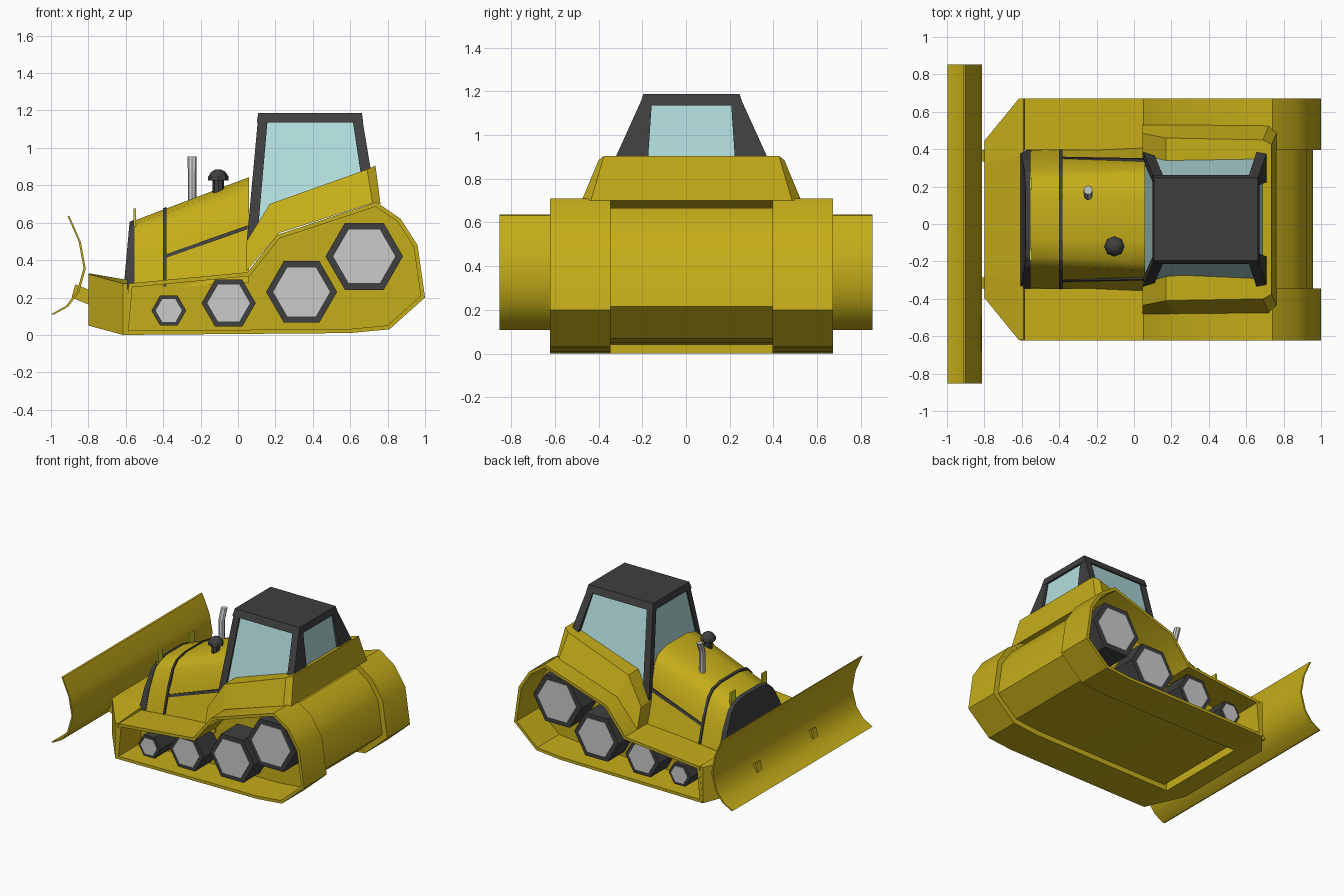
import bpy, bmesh
from math import cos, sin, pi, radians
from mathutils import Vector

if "Cube" in bpy.data.objects:
    bpy.data.objects.remove(bpy.data.objects["Cube"])

CY = 0.025  # centre line of the machine


def material(name, rgb):
    m = bpy.data.materials.new(name)
    m.diffuse_color = (*rgb, 1)
    m.use_nodes = True
    m.node_tree.nodes["Principled BSDF"].inputs["Base Color"].default_value = m.diffuse_color
    return m


YELLOW = material("yellow_paint", (0.56, 0.42, 0.01))
DARK = material("dark_trim", (0.05, 0.05, 0.05))
GLASS = material("glass", (0.45, 0.72, 0.72))
LIME = material("lamp_yellow", (0.6, 0.6, 0.02))


def loft(name, rings, mat=None, closed=False, smooth=None):
    """Skin equal-length rings; cap the ends, or join last to first if closed."""
    bm = bmesh.new()
    vs = [[bm.verts.new(p) for p in r] for r in rings]
    n = len(vs[0])
    pairs = list(zip(vs, vs[1:])) + ([(vs[-1], vs[0])] if closed else [])
    for a, b in pairs:
        for i in range(n):
            j = (i + 1) % n
            bm.faces.new((a[i], a[j], b[j], b[i]))
    if not closed:
        bm.faces.new(vs[0])
        bm.faces.new(vs[-1])
    bmesh.ops.recalc_face_normals(bm, faces=bm.faces)
    me = bpy.data.meshes.new(name)
    bm.to_mesh(me)
    bm.free()
    ob = bpy.data.objects.new(name, me)
    bpy.context.collection.objects.link(ob)
    if mat:
        me.materials.append(mat)
    if smooth:
        bpy.ops.object.select_all(action='DESELECT')
        ob.select_set(True)
        bpy.context.view_layer.objects.active = ob
        bpy.ops.object.shade_smooth_by_angle(angle=radians(smooth))
    return ob


def at_y(pts, y):
    return [(x, y, z) for x, z in pts]


def rect(x0, x1, y0, y1, z):
    return [(x0, y0, z), (x1, y0, z), (x1, y1, z), (x0, y1, z)]


def inset(pts, d):
    """Mitred inset of a clockwise outline."""
    out = []
    for i, p in enumerate(pts):
        p, a, b = Vector(p), Vector(pts[i - 1]), Vector(pts[(i + 1) % len(pts)])
        e1, e2 = (p - a).normalized(), (b - p).normalized()
        n1, n2 = Vector((e1.y, -e1.x)), Vector((e2.y, -e2.x))
        out.append(tuple(p + (n1 + n2) * d / (1 + n1.dot(n2))))
    return out


def hexagon(cx, cz, r):
    return [(cx + r * cos(i * pi / 3), cz + r * sin(i * pi / 3)) for i in range(6)]


# hollow tracks and the hull between them
outline = [(-0.61, 0.0), (-0.585, 0.275), (0.05, 0.335), (0.21, 0.535), (0.74, 0.71),
           (0.87, 0.62), (0.96, 0.48), (1.0, 0.2), (0.81, 0.03), (0.6, 0.01)]
inner = inset(outline, 0.022)
hull = inset(outline, 0.04)
tray = inset(outline, 0.02)
loft("hull", [at_y(hull, CY - 0.37), at_y(hull, CY + 0.37)], YELLOW, smooth=35)
wheels = [(-0.37, 0.13, 0.093), (-0.05, 0.17, 0.145), (0.34, 0.23, 0.19), (0.675, 0.42, 0.207)]
for s, side in ((-1, "right"), (1, "left")):
    y0, y1 = CY + s * 0.37, CY + s * 0.647
    loft("track_" + side, [at_y(outline, y0), at_y(outline, y1), at_y(inner, y1), at_y(inner, y0)],
         YELLOW, closed=True, smooth=35)
    loft("track_back_wall_" + side, [at_y(tray, y0 + s * 0.002), at_y(tray, y0 + s * 0.01)], YELLOW)
    # hexagonal road wheels with dark rims
    for k, (x, z, r) in enumerate(wheels):
        yf = y1 - s * 0.065
        rim, disc = hexagon(x, z, r), hexagon(x, z, r * 0.84 - 0.008)
        loft(f"wheel_rim_{side}_{k}", [at_y(rim, y0), at_y(rim, yf)], DARK)
        loft(f"wheel_disc_{side}_{k}", [at_y(disc, y0), at_y(disc, yf + s * 0.004)])
    # blade arm
    ya = CY + s * 0.34
    arm = [(-0.87, 0.27), (-0.78, 0.235), (-0.78, 0.155), (-0.89, 0.2)]
    loft("blade_arm_" + side, [at_y(arm, ya - 0.03), at_y(arm, ya + 0.03)], YELLOW)


# tapered nose
def nose_ring(x, wide, flat, bottom, side, top):
    half = [(wide, bottom), (wide, side), (flat, top)]
    return [(x, CY + y, z) for y, z in half] + [(x, CY - y, z) for y, z in reversed(half)]


loft("nose", [nose_ring(-0.59, 0.646, 0.34, 0, 0.275, 0.295),
              nose_ring(-0.615, 0.646, 0.34, 0, 0.275, 0.298),
              nose_ring(-0.8, 0.42, 0.3, 0.05, 0.325, 0.33)], YELLOW)

# engine hood with rounded cross-section
FRONT = [(0.365, 0.24), (0.35, 0.3), (0.315, 0.42), (0.25, 0.54), (0.2, 0.585), (0.1, 0.605)]
BACK = [(0.4, 0.28), (0.36, 0.4), (0.305, 0.6), (0.275, 0.75), (0.23, 0.81), (0.12, 0.84)]


def hood_ring(x, off=0.0, lean=0.0):
    t = (x + 0.57) / 0.62
    half = [(a[0] + (b[0] - a[0]) * t + off, a[1] + (b[1] - a[1]) * t + off)
            for a, b in zip(FRONT, BACK)]
    ring = half + [(-y, z) for y, z in reversed(half)]
    return [(x - lean * (0.6 - z), CY + y, z) for y, z in ring]


loft("hood", [hood_ring(-0.565), hood_ring(-0.25), hood_ring(0.06)], YELLOW, smooth=40)
loft("grille", [hood_ring(-0.58, 0.004, 0.09), hood_ring(-0.553, 0.004)], DARK)
loft("hood_band", [hood_ring(-0.4, 0.008), hood_ring(-0.383, 0.008)], DARK)
for s, side in ((-1, "right"), (1, "left")):
    ends = [[(x, CY + s * (h + dy - 0.3 * dz), z + dz) for dy, dz in
             ((-0.03, -0.01), (0.01, -0.01), (0.01, 0.01), (-0.03, 0.01))]
            for x, h, z in ((-0.39, 0.322, 0.42), (0.05, 0.314, 0.575))]
    loft("hood_side_trim_" + side, ends, DARK)
    # upright marker lamps on the hood's front corners
    y = CY + s * 0.19
    loft("lamp_" + side, [rect(-0.558, -0.545, y - 0.03, y + 0.03, z) for z in (0.58, 0.675)], LIME)


# exhaust and air intake
def tube(name, stations, sides, mat=None):
    loft(name, [[(x + r * cos(2 * pi * i / sides), y + r * sin(2 * pi * i / sides), z)
                 for i in range(sides)] for x, y, z, r in stations], mat, smooth=35)


tube("exhaust", [(-0.245, 0.15, 0.68, 0.023), (-0.245, 0.15, 0.87, 0.023),
                 (-0.245, 0.16, 0.9, 0.024), (-0.245, 0.182, 0.955, 0.024)], 8)
tube("intake_stem", [(-0.105, -0.12, 0.7, 0.03), (-0.105, -0.12, 0.84, 0.03)], 8, DARK)
tube("intake_cap", [(-0.105, -0.12, 0.825, 0.055), (-0.105, -0.12, 0.845, 0.055),
                    (-0.105, -0.12, 0.872, 0.038), (-0.105, -0.12, 0.885, 0.014)], 8, DARK)


# cab base with flared fenders
def base_ring(x_top, x_low, top, low, h_top, h_low):
    return [(x_low, CY - h_low, low), (x_top, CY - h_top, top),
            (x_top, CY + h_top, top), (x_low, CY + h_low, low)]


loft("cab_base", [base_ring(0.045, 0.045, 0.50, 0.34, 0.46, 0.505),
                  base_ring(0.17, 0.22, 0.70, 0.545, 0.435, 0.505),
                  base_ring(0.69, 0.72, 0.885, 0.705, 0.425, 0.5),
                  base_ring(0.735, 0.762, 0.905, 0.70, 0.40, 0.46)], YELLOW)

# glass cabin, pillars and roof
loft("cab_glass", [[(0.055, CY - 0.345, 0.5), (0.69, CY - 0.33, 0.85),
                    (0.69, CY + 0.33, 0.85), (0.055, CY + 0.345, 0.5)],
                   rect(0.118, 0.65, CY - 0.213, CY + 0.213, 1.17)], GLASS)
for s, side in ((-1, "right"), (1, "left")):
    def side_rect(x0, x1, h0, h1, z):
        return rect(x0, x1, CY + s * h0, CY + s * h1, z)
    loft("front_pillar_" + side, [side_rect(0.045, 0.1, 0.32, 0.365, 0.48),
                                  side_rect(0.108, 0.16, 0.18, 0.224, 1.17)], DARK)
    loft("rear_pillar_" + side, [side_rect(0.655, 0.712, 0.2, 0.36, 0.87),
                                 side_rect(0.61, 0.662, 0.18, 0.224, 1.17)], DARK)
loft("roof", [rect(0.1, 0.67, CY - 0.238, CY + 0.238, 1.135),
              rect(0.108, 0.662, CY - 0.22, CY + 0.22, 1.187)], DARK)

# curved dozer blade
curve = [(-0.912, 0.637), (-0.852, 0.5), (-0.826, 0.357), (-0.862, 0.23), (-0.92, 0.155), (-0.998, 0.112)]
shell = curve + [(x + 0.012, z - 0.004) for x, z in reversed(curve)]
loft("blade", [at_y(shell, -0.853), at_y(shell, 0.853)], YELLOW, smooth=40)
